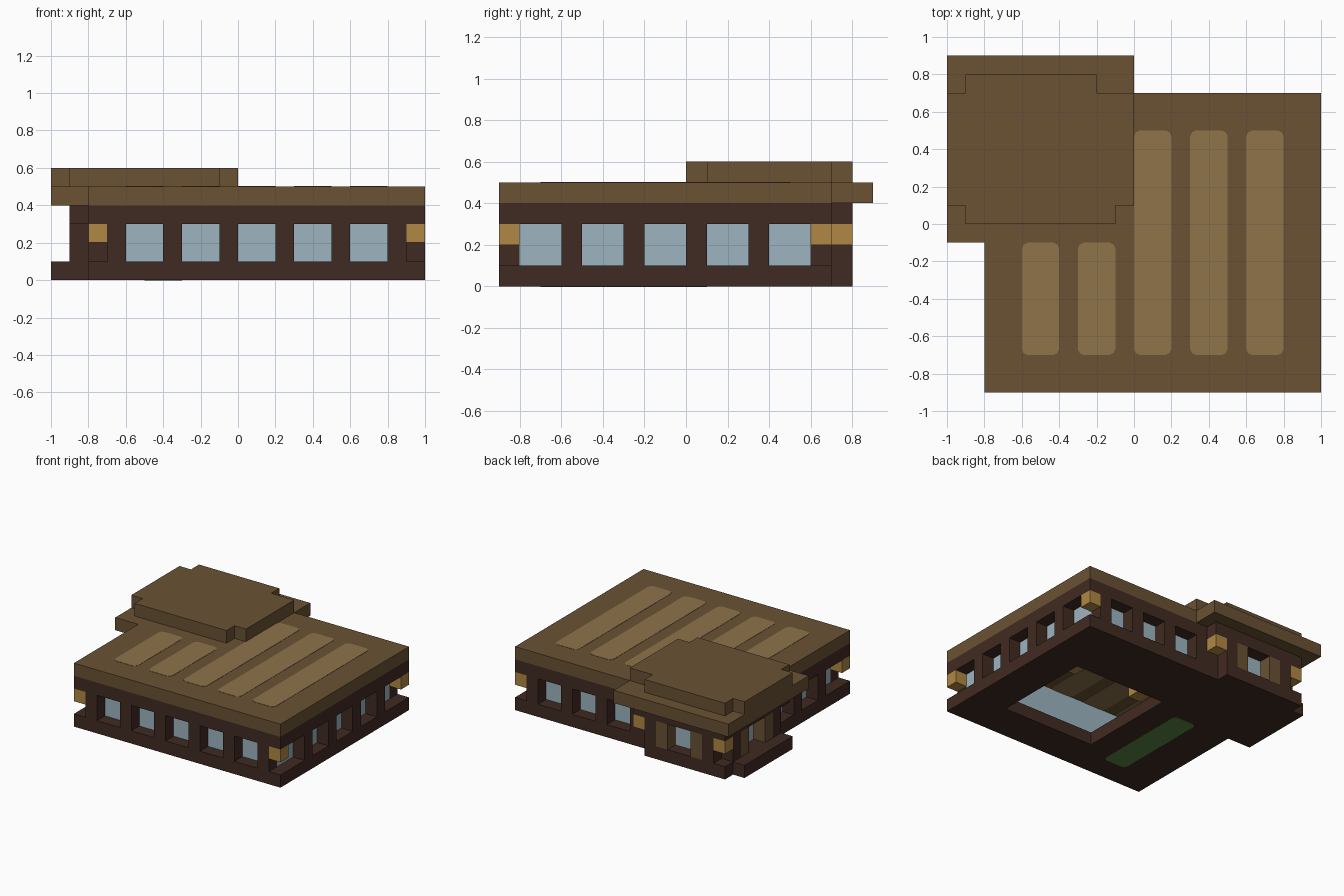
import bpy
import bmesh

UNIT = 0.1  # every part sits on a grid of this size

if "Cube" in bpy.data.objects:
    bpy.data.objects.remove(bpy.data.objects["Cube"], do_unlink=True)


def material(name, red, green, blue):
    def linear(c):
        c /= 255
        return ((c + 0.055) / 1.055) ** 2.4
    color = (linear(red), linear(green), linear(blue), 1)
    mat = bpy.data.materials.new(name)
    mat.use_nodes = True
    mat.diffuse_color = color
    mat.node_tree.nodes["Principled BSDF"].inputs["Base Color"].default_value = color
    return mat


dark_wood = material("dark wood", 64, 42, 34)
roof_wood = material("roof wood", 106, 82, 51)
pale_wood = material("pale wood", 142, 116, 74)
amber = material("amber lamp", 176, 136, 68)
glass = material("pale blue glass", 157, 181, 192)
leaf = material("green", 90, 132, 66)


def finish(name, bm, mat):
    bmesh.ops.recalc_face_normals(bm, faces=bm.faces)
    mesh = bpy.data.meshes.new(name)
    bm.to_mesh(mesh)
    bm.free()
    mesh.materials.append(mat)
    obj = bpy.data.objects.new(name, mesh)
    bpy.context.collection.objects.link(obj)
    return obj


def add_prism(bm, outline, low, high):
    bottom = bm.faces.new([bm.verts.new((x * UNIT, y * UNIT, low * UNIT)) for x, y in outline])
    result = bmesh.ops.extrude_face_region(bm, geom=[bottom], use_keep_orig=True)
    top = [v for v in result["geom"] if isinstance(v, bmesh.types.BMVert)]
    bmesh.ops.translate(bm, verts=top, vec=(0, 0, (high - low) * UNIT))


def prism(name, outline, low, high, mat):
    bm = bmesh.new()
    add_prism(bm, outline, low, high)
    return finish(name, bm, mat)


def boxes(name, rects, low, high, mat):
    """Join several boxes, each given as (x start, y start, x end, y end)."""
    bm = bmesh.new()
    for a, b, c, d in rects:
        add_prism(bm, [(a, b), (c, b), (c, d), (a, d)], low, high)
    return finish(name, bm, mat)


def plate(name, a, b, c, d, low, mat):
    """Thin inlay with softened corners."""
    r, s = 0.3, 0.1
    outline = [(a + r, b), (c - r, b), (c - s, b + s), (c, b + r),
               (c, d - r), (c - s, d - s), (c - r, d), (a + r, d),
               (a + s, d - s), (a, d - r), (a, b + r), (a + s, b + s)]
    return prism(name, outline, low, low + 0.04, mat)


def cells(points):
    return [(x, y, x + 1, y + 1) for x, y in points]


# Floor with a square opening, plus the stepped annex floor
boxes("floor", [
    (-8, -9, 10, -6), (-8, -6, -1, 2), (7, -6, 10, 2), (-8, 2, 10, 7),
    (-10, 1, -8, 7), (-9, 7, -2, 8)], 0, 1, dark_wood)
plate("floor_green_panel", -5, -7, -3, 1, -0.02, leaf)

# Pillars between the windows
pillars = [(x, -9) for x in range(-7, 9, 3)]
pillars += [(9, y) for y in range(-6, 4, 3)]
pillars += [(x, 6) for x in range(-1, 9, 3)]
pillars += [(-8, y) for y in range(-6, 1, 3)]
pillars += [(-8, 7), (-3, 7), (-2, 6), (-9, 6), (-9, 1)]
boxes("wall_pillars", cells(pillars), 1, 3, dark_wood)
boxes("annex_posts", cells([(-7, 7), (-4, 7), (-9, 5), (-9, 2)]), 1, 3, roof_wood)

# Beams carrying the roof
boxes("wall_beams", [
    (-8, -9, 10, -8), (9, -8, 10, 7), (-2, 6, 9, 7), (-8, -8, -7, 1),
    (-9, 7, -1, 8), (-9, 0, -8, 7)], 3, 4, dark_wood)

# Glass lining set behind the pillars
boxes("window_glass", [
    (-7, -8, 9, -7), (8, -7, 9, 6), (-1, 5, 8, 6), (-7, -7, -6, 1),
    (-8, 6, -2, 7), (-8, 1, -7, 6)], 1, 4, glass)

# Lamps under the beams at the corners, and under the ceiling
corners = [(-8, -9), (9, -9), (9, 6), (-9, 7), (-2, 7)]
boxes("corner_lamps", cells(corners), 2, 3, amber)
boxes("ceiling_lamps", cells([(3, -3), (-3, -3)]), 3, 4, amber)
boxes("ceiling_block", cells([(-4, -3)]), 3, 4, pale_wood)

# Main roof and the raised annex roof
prism("main_roof", [
    (-8, -9), (10, -9), (10, 7), (0, 7), (0, 9), (-10, 9), (-10, -1), (-8, -1)],
    4, 5, roof_wood)
prism("annex_roof", [
    (-9, 0), (-1, 0), (-1, 1), (0, 1), (0, 7), (-2, 7), (-2, 8), (-9, 8),
    (-9, 7), (-10, 7), (-10, 1), (-9, 1)], 5, 6, roof_wood)

# Pale stripes on the roof and the ceiling
for x in range(-6, 7, 3):
    end = -1 if x < 0 else 5
    plate("roof_stripe", x, -7, x + 2, end, 4.98, pale_wood)
    plate("ceiling_stripe", x, -7, x + 2, end, 3.98, pale_wood)
